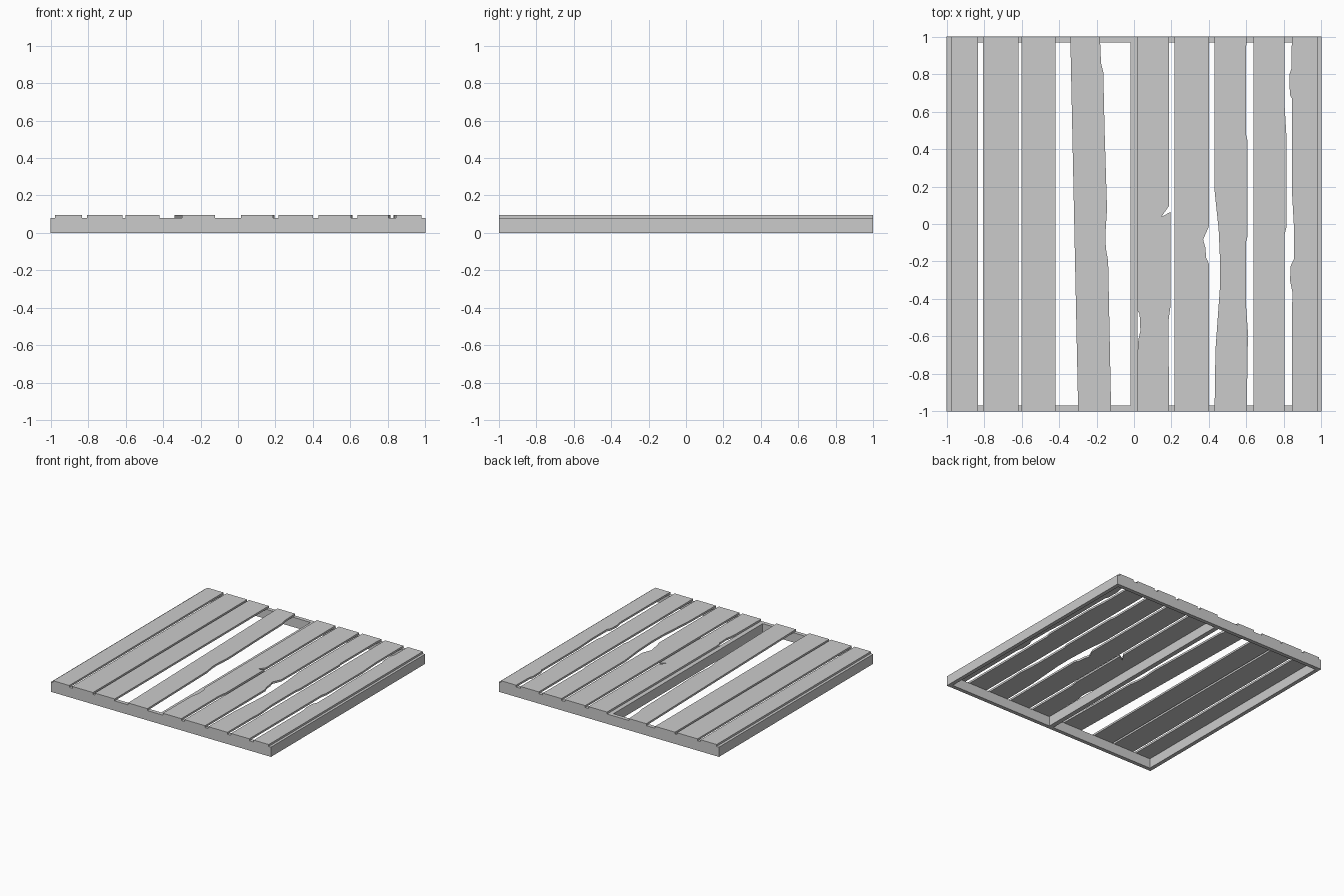
import bpy, bmesh

if "Cube" in bpy.data.objects:
    bpy.data.objects.remove(bpy.data.objects["Cube"])

FRAME_TOP, PLANK_TOP = 0.08, 0.096
BEAM = 0.032


def prism(name, outline, z0, z1):
    """Solid extruded upwards from a flat outline."""
    bm = bmesh.new()
    face = bm.faces.new([bm.verts.new((x, y, z0)) for x, y in outline])
    top = bmesh.ops.extrude_face_region(bm, geom=[face])["geom"]
    for v in top:
        if isinstance(v, bmesh.types.BMVert):
            v.co.z = z1
    bmesh.ops.recalc_face_normals(bm, faces=bm.faces)
    mesh = bpy.data.meshes.new(name)
    bm.to_mesh(mesh)
    bm.free()
    obj = bpy.data.objects.new(name, mesh)
    bpy.context.collection.objects.link(obj)
    return obj


def beam(name, x0, x1, y0, y1):
    return prism(name, [(x0, y0), (x1, y0), (x1, y1), (x0, y1)], 0, FRAME_TOP)


def plank(name, left, right, left_wear=(), right_wear=(), shift=(0, 0)):
    """Board along y; wear points run from back (y=1) to front (y=-1).
    left/right are an x value or a (back, front) pair."""
    lb, lf = left if isinstance(left, tuple) else (left, left)
    rb, rf = right if isinstance(right, tuple) else (right, right)
    outline = [(lb, 1), *left_wear, (lf, -1), (rf, -1), *reversed(right_wear), (rb, 1)]
    return prism(name, outline, FRAME_TOP, PLANK_TOP)


# Frame underneath
inner = 1 - BEAM
beam("front_beam", -1, 1, -1, -inner)
beam("back_beam", -1, 1, inner, 1)
beam("left_beam", -1, -inner, -inner, inner)
beam("right_beam", inner, 1, -inner, inner)
beam("middle_beam", -0.019, 0.019, -inner, inner)

# Intact planks
plank("plank_1", -0.978, -0.832)
plank("plank_2", -0.805, -0.617)
plank("plank_3", -0.600, -0.420)

# Loose, skewed plank
plank("loose_plank", (-0.34, -0.298), (-0.182, -0.122),
      right_wear=[(-0.176, 0.86), (-0.164, 0.81), (-0.157, 0.5), (-0.144, 0.08),
                  (-0.153, -0.06), (-0.15, -0.13), (-0.138, -0.2)])

# Chipped and split planks
plank("split_plank", 0.017, 0.186,
      left_wear=[(0.017, -0.46), (0.03, -0.48), (0.034, -0.57), (0.023, -0.62), (0.02, -0.67)],
      right_wear=[(0.186, 0.095), (0.145, 0.037), (0.196, 0.065), (0.196, -0.43), (0.185, -0.51)])
plank("notched_plank", 0.215, 0.401,
      right_wear=[(0.401, -0.01), (0.369, -0.083), (0.381, -0.125), (0.385, -0.18), (0.401, -0.215)])
plank("bowed_plank", 0.43, 0.604,
      left_wear=[(0.43, 0.18), (0.452, -0.03), (0.46, -0.21), (0.458, -0.35), (0.435, -0.67)],
      right_wear=[(0.598, 0.94), (0.597, 0.48), (0.605, 0.45), (0.605, -0.07), (0.597, -0.1),
                  (0.597, -0.42), (0.61, -0.6), (0.605, -0.7)])
plank("worn_plank", 0.637, 0.803,
      right_wear=[(0.803, 0.65), (0.815, 0.45), (0.813, -0.02), (0.803, -0.06)])
plank("end_plank", 0.843, 0.979,
      left_wear=[(0.84, 0.83), (0.83, 0.8), (0.832, 0.69), (0.843, 0.67), (0.843, 0.18),
                 (0.853, 0.0), (0.853, -0.19), (0.837, -0.22), (0.833, -0.3), (0.845, -0.36)])
